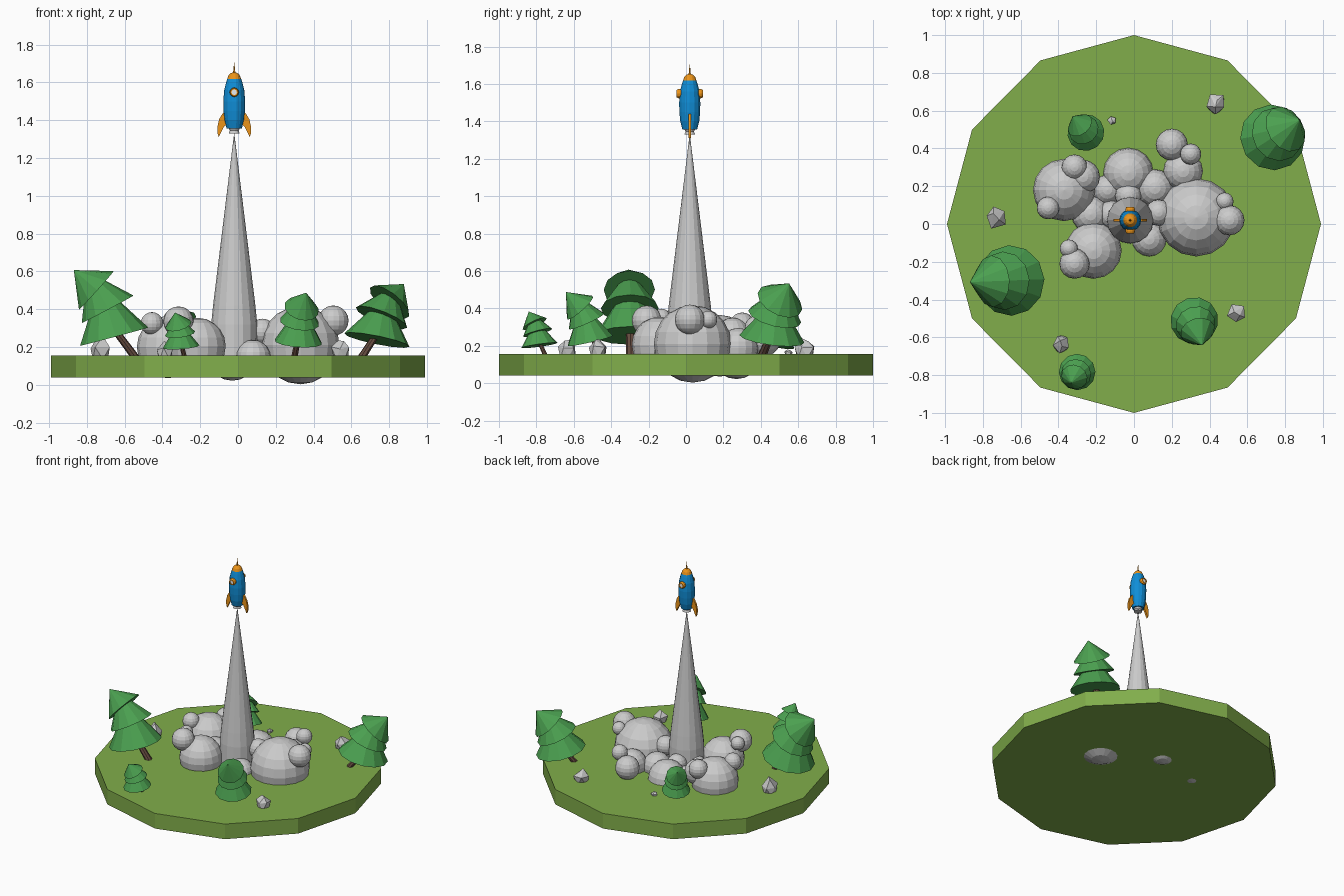
import bpy, bmesh, math, random
from mathutils import Matrix, Vector

if "Cube" in bpy.data.objects:
    bpy.data.objects.remove(bpy.data.objects["Cube"])

random.seed(4)


def material(name, rgb):
    m = bpy.data.materials.new(name)
    m.diffuse_color = (*rgb, 1)
    m.use_nodes = True
    m.node_tree.nodes["Principled BSDF"].inputs["Base Color"].default_value = m.diffuse_color
    return m


GRASS = material("grass", (0.22, 0.42, 0.07))
LEAF = material("leaf", (0.07, 0.35, 0.08))
BARK = material("bark", (0.13, 0.07, 0.05))
BLUE = material("blue", (0.005, 0.27, 0.68))
ORANGE = material("orange", (0.85, 0.3, 0.01))
PALE = material("pale", (0.8, 0.85, 0.9))


def finish(bm, name, mat=None):
    bmesh.ops.recalc_face_normals(bm, faces=bm.faces)
    me = bpy.data.meshes.new(name)
    bm.to_mesh(me)
    bm.free()
    if mat:
        me.materials.append(mat)
    ob = bpy.data.objects.new(name, me)
    bpy.context.collection.objects.link(ob)
    return ob


def lathe(name, profile, seg, mat=None, mtx=Matrix()):
    """Closed solid turned about z from (radius, z) points."""
    bm = bmesh.new()
    rings = []
    for r, z in profile:
        rings.append([bm.verts.new(mtx @ Vector((r * math.cos(i * math.tau / seg),
                                                 r * math.sin(i * math.tau / seg), z)))
                      for i in range(seg)])
    for a, b in zip(rings, rings[1:]):
        for i in range(seg):
            j = (i + 1) % seg
            bm.faces.new((a[i], a[j], b[j], b[i]))
    bm.faces.new(rings[0])
    bm.faces.new(rings[-1])
    bmesh.ops.remove_doubles(bm, verts=bm.verts, dist=1e-5)
    return finish(bm, name, mat)


# Ground slab
lathe("ground", [(1, 0.04), (1, 0.155)], 12, GRASS, Matrix.Diagonal((0.99, 1, 1, 1)))

# Smoke cloud: x, y, z, radius
PUFFS = [
    (0.33, 0.035, 0.21, 0.207), (-0.37, 0.18, 0.2, 0.165), (-0.215, -0.14, 0.205, 0.15),
    (-0.03, 0.27, 0.155, 0.133), (0.26, 0.28, 0.19, 0.105), (0.2, 0.42, 0.23, 0.085),
    (0.3, 0.37, 0.3, 0.056), (-0.315, 0.3, 0.31, 0.068), (-0.27, 0.25, 0.26, 0.09),
    (-0.455, 0.085, 0.325, 0.06), (-0.315, -0.21, 0.335, 0.08), (-0.345, -0.13, 0.35, 0.048),
    (0.505, 0.02, 0.34, 0.08), (0.48, 0.12, 0.34, 0.047), (0.11, 0.19, 0.18, 0.1),
    (0.08, -0.08, 0.145, 0.093), (-0.23, 0.05, 0.17, 0.1), (-0.12, 0.05, 0.19, 0.075),
    (-0.03, 0.15, 0.22, 0.07), (0.13, 0.06, 0.28, 0.07), (-0.14, 0.18, 0.16, 0.08)]
bm = bmesh.new()
for x, y, z, r in PUFFS:
    bmesh.ops.create_uvsphere(bm, u_segments=16, v_segments=10, radius=r,
                              matrix=Matrix.Translation((x, y, z)))
finish(bm, "smoke_puffs")

# Rocket and its smoke trail share one axis
AXIS = Matrix.Translation((-0.02, 0.02, 0))
lathe("smoke_trail", [(0.126, 0.1), (0.122, 0.32), (0.112, 0.42), (0, 1.335)], 16, None, AXIS)
lathe("rocket_body", [(0.04, 1.355), (0.052, 1.4), (0.057, 1.45), (0.058, 1.5), (0.053, 1.56),
                      (0.043, 1.6), (0.037, 1.618)], 14, BLUE, AXIS)
lathe("rocket_nose", [(0.037, 1.618), (0.03, 1.637), (0.02, 1.648), (0.006, 1.653),
                      (0.004, 1.67), (0.001, 1.705)], 14, ORANGE, AXIS)
lathe("rocket_nozzle", [(0.029, 1.33), (0.023, 1.345), (0.03, 1.358)], 14, None, AXIS)

FIN = [(0.045, 1.445), (0.062, 1.435), (0.08, 1.405), (0.089, 1.365), (0.088, 1.33),
       (0.082, 1.31), (0.068, 1.34), (0.055, 1.365), (0.04, 1.38)]
for side, label in ((-1, "left"), (1, "right")):
    bm = bmesh.new()
    face = bm.faces.new([bm.verts.new((side * x - 0.02, 0.013, z)) for x, z in FIN])
    new = bmesh.ops.extrude_face_region(bm, geom=[face])["geom"]
    bmesh.ops.translate(bm, vec=(0, 0.014, 0),
                        verts=[v for v in new if isinstance(v, bmesh.types.BMVert)])
    finish(bm, "rocket_fin_" + label, ORANGE)

# Round windows, front and back
for angle, label in ((math.pi / 2, "front"), (-math.pi / 2, "back")):
    m = AXIS @ Matrix.Translation((0, 0, 1.548)) @ Matrix.Rotation(angle, 4, 'X')
    lathe("window_frame_" + label, [(0.025, 0.045), (0.025, 0.06), (0.02, 0.071), (0.014, 0.071),
                                    (0.014, 0.062)], 12, ORANGE, m)
    lathe("window_glass_" + label, [(0.014, 0.055), (0.014, 0.066)], 12, PALE, m)

# Tree layers: lean offset, height, tilt, bottom radius, top radius, length
TIERS = [(0.105, 0.1, 15, 0.187, 0.06, 0.2), (0.14, 0.245, 28, 0.155, 0.04, 0.17),
         (0.2, 0.345, 48, 0.137, 0.0, 0.16)]


def tree(n, x, y, to_x, to_y, width, height, lean):
    place = (Matrix.Translation((x, y, 0.155))
             @ Matrix.Rotation(math.atan2(to_y, to_x), 4, 'Z'))
    bm = bmesh.new()
    for u, z, tilt, r1, r2, h in TIERS:
        m = (place @ Matrix.Translation((u * lean * width, 0, z * height))
             @ Matrix.Rotation(math.radians(tilt * lean), 4, 'Y')
             @ Matrix.Translation((0, 0, h * height / 2)))
        bmesh.ops.create_cone(bm, cap_ends=True, segments=12, radius1=r1 * width,
                              radius2=r2 * width, depth=h * height, matrix=m)
    finish(bm, f"tree_foliage_{n}", LEAF)
    shear = Matrix.Identity(4)
    shear[0][2] = 0.75 * lean * width / height
    lathe(f"tree_trunk_{n}", [(0.027 * width, -0.02), (0.022 * width, 0.17 * height)],
          8, BARK, place @ shear)


tree(1, -0.55, -0.295, -1, -0.04, 1.0, 1.0, 1.0)
tree(2, 0.66, 0.41, 0.2, 0.13, 0.94, 0.82, 0.9)
tree(3, 0.3, -0.45, 0.06, -0.19, 0.68, 0.72, 0.9)
tree(4, -0.285, -0.755, -0.045, -0.08, 0.52, 0.47, 0.6)
tree(5, -0.22, 0.44, -0.12, 0.15, 0.53, 0.52, 1.0)

# Angular rocks: convex hulls of a few scattered points
for n, (x, y, r, h) in enumerate([(-0.73, 0.04, 0.068, 0.1), (0.435, 0.635, 0.06, 0.09),
                                  (0.545, -0.475, 0.06, 0.1), (-0.385, -0.635, 0.055, 0.09),
                                  (-0.115, 0.548, 0.026, 0.03)], 1):
    bm = bmesh.new()
    turn = random.uniform(0, 6)
    for level, count, size in ((-0.02, 5, 0.8), (0.45 * h, 5, 1.0), (h, 2, 0.35)):
        for i in range(count):
            a = turn + level * 9 + i * math.tau / count
            q = r * size * random.uniform(0.7, 1.05)
            bm.verts.new((x + q * math.cos(a), y + q * math.sin(a),
                          0.155 + level * random.uniform(0.75, 1.05)))
    hull = bmesh.ops.convex_hull(bm, input=bm.verts)
    loose = {g for g in hull["geom_interior"] if isinstance(g, bmesh.types.BMVert)}
    bmesh.ops.delete(bm, geom=list(loose), context='VERTS')
    finish(bm, f"rock_{n}")
